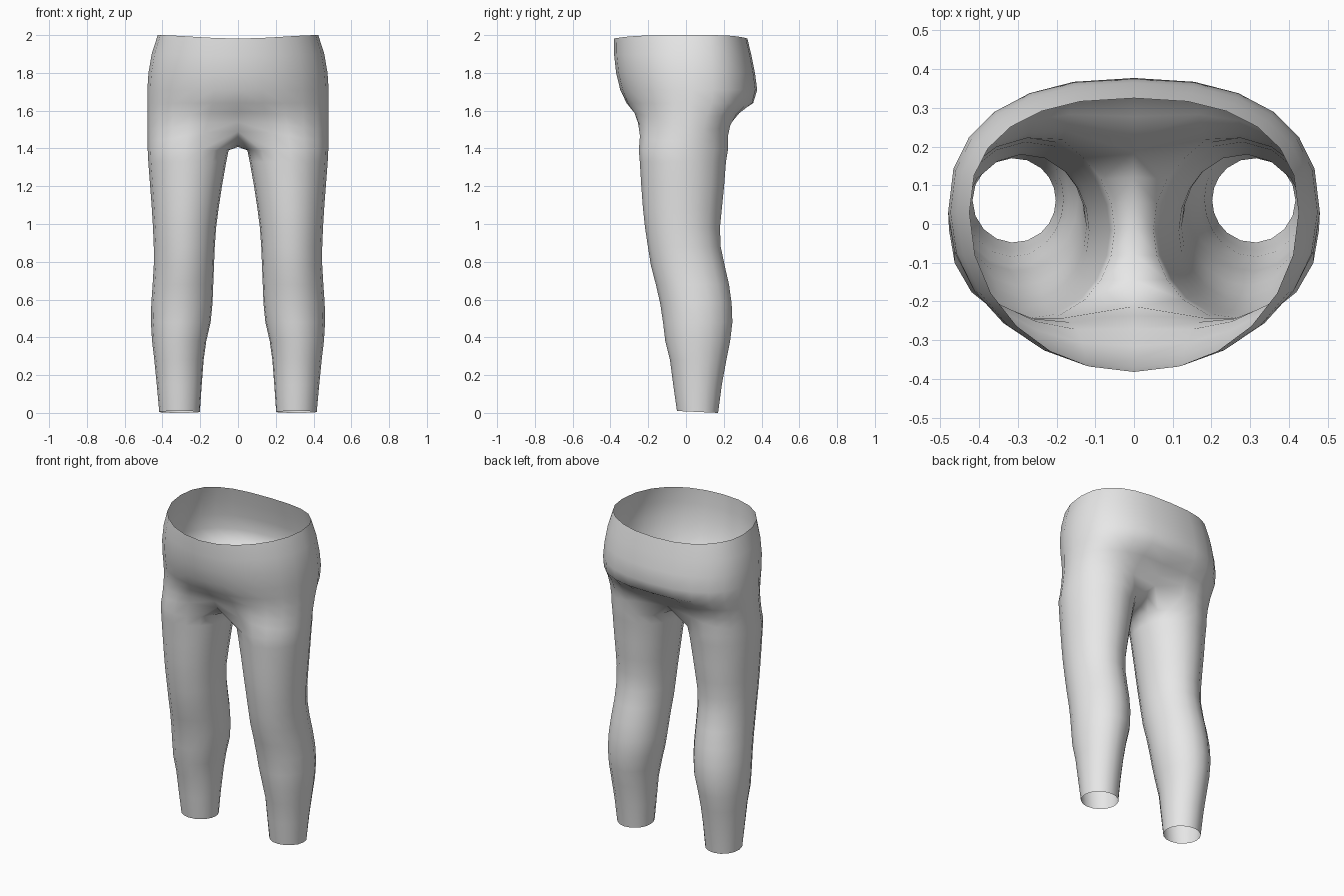
import bpy, bmesh, math

if "Cube" in bpy.data.objects:
    bpy.data.objects.remove(bpy.data.objects["Cube"])

OUTER, INNER = 12, 6          # segments on the outside and the inseam of one leg
SPLIT = math.radians(130)     # leg angle where the outside meets the inseam

cloth = bpy.data.materials.new("light grey cloth")
cloth.diffuse_color = (0.8, 0.8, 0.8, 1)
cloth.use_nodes = True
cloth.node_tree.nodes["Principled BSDF"].inputs["Base Color"].default_value = cloth.diffuse_color

# hips: z, half width, front y, back y, blend towards thigh shape, centre lift
HIPS = [
    (2.00, .425, -.382, .325, 0, -.018),
    (1.90, .457, -.380, .347, 0, -.010),
    (1.80, .474, -.370, .365, 0, 0),
    (1.71, .480, -.348, .377, 0, 0),
    (1.64, .480, -.325, .372, .08, 0),
    (1.57, .480, -.295, .315, .25, .02),
    (1.50, .480, -.280, .275, .50, .04),
    (1.44, .479, -.265, .250, .75, .05),
]
# legs: z, inner x, outer x, front y, back y
LEGS = [
    (1.39, .050, .478, -.250, .222),
    (1.33, .062, .475, -.245, .212),
    (1.20, .085, .465, -.237, .202),
    (1.08, .103, .456, -.228, .190),
    (0.98, .116, .450, -.217, .180),
    (0.88, .123, .446, -.202, .184),
    (0.78, .127, .446, -.186, .205),
    (0.68, .131, .452, -.160, .228),
    (0.58, .135, .459, -.137, .242),
    (0.48, .145, .461, -.122, .246),
    (0.38, .168, .455, -.110, .234),
    (0.28, .182, .443, -.085, .214),
    (0.15, .192, .430, -.068, .190),
    (0.00, .202, .417, -.048, .170),
]


def leg_point(row, a):
    z, x0, x1, y0, y1 = row
    return ((x0 + x1) / 2 + (x1 - x0) / 2 * math.cos(a),
            (y0 + y1) / 2 + (y1 - y0) / 2 * math.sin(a), z)


def leg_angle(k):
    if k <= OUTER:
        return -SPLIT + 2 * SPLIT * k / OUTER
    return SPLIT + (2 * math.pi - 2 * SPLIT) * (k - OUTER) / INNER


def hip_point(row, k):
    z, rx, front, back, blend, lift = row
    t = -math.pi / 2 + math.pi * k / OUTER
    c, s = max(math.cos(t), 0), math.sin(t)
    e = 2 / (2.4 if s > 0 else 2.05)
    x = rx * c ** e
    y = .03 + ((back - .03) if s > 0 else (.03 - front)) * math.copysign(abs(s) ** e, s)
    lx, ly, _ = leg_point(LEGS[0], leg_angle(k))
    x, y = x + (lx - x) * blend, y + (ly - y) * blend
    if k in (0, OUTER):
        x = 0
    return (x, y, z + lift * abs(s) ** 4)


bm = bmesh.new()


def bridge(upper, lower, closed):
    n = len(upper)
    for k in range(n if closed else n - 1):
        j = (k + 1) % n
        bm.faces.new((upper[k], lower[k], lower[j], upper[j]))


# half of the hips, open at the waist
rows = [[bm.verts.new(hip_point(r, k)) for k in range(OUTER + 1)] for r in HIPS]
for a, b in zip(rows, rows[1:]):
    bridge(a, b, False)

# crotch seam dips between the back and front centre points
last = rows[-1]
p, q = last[-1].co.copy(), last[0].co.copy()
seam = []
for j in range(1, INNER):
    u = j / INNER
    dip = 1 - (2 * u - 1) ** 2
    z = p.z + (q.z - p.z) * u
    seam.append(bm.verts.new((0, p.y + (q.y - p.y) * u, z + (1.408 - z) * dip)))
ring = last + seam

# leg tube, open at the ankle
for i, r in enumerate(LEGS):
    nxt = []
    for k in range(OUTER + INNER):
        x, y, z = leg_point(r, leg_angle(k))
        if i == len(LEGS) - 1:          # ankle hem tilts slightly
            z = .01 * (r[4] - y) / (r[4] - r[3])
        nxt.append(bm.verts.new((x, y, z)))
    bridge(ring, nxt, True)
    ring = nxt

for f in bm.faces:
    f.smooth = True
mesh = bpy.data.meshes.new("trousers")
bm.to_mesh(mesh)
bm.free()
mesh.materials.append(cloth)
trousers = bpy.data.objects.new("trousers", mesh)
bpy.context.collection.objects.link(trousers)

# other half
mirror = trousers.modifiers.new("other side", 'MIRROR')
mirror.use_axis[0] = True
mirror.use_mirror_merge = True
mirror.merge_threshold = .001
